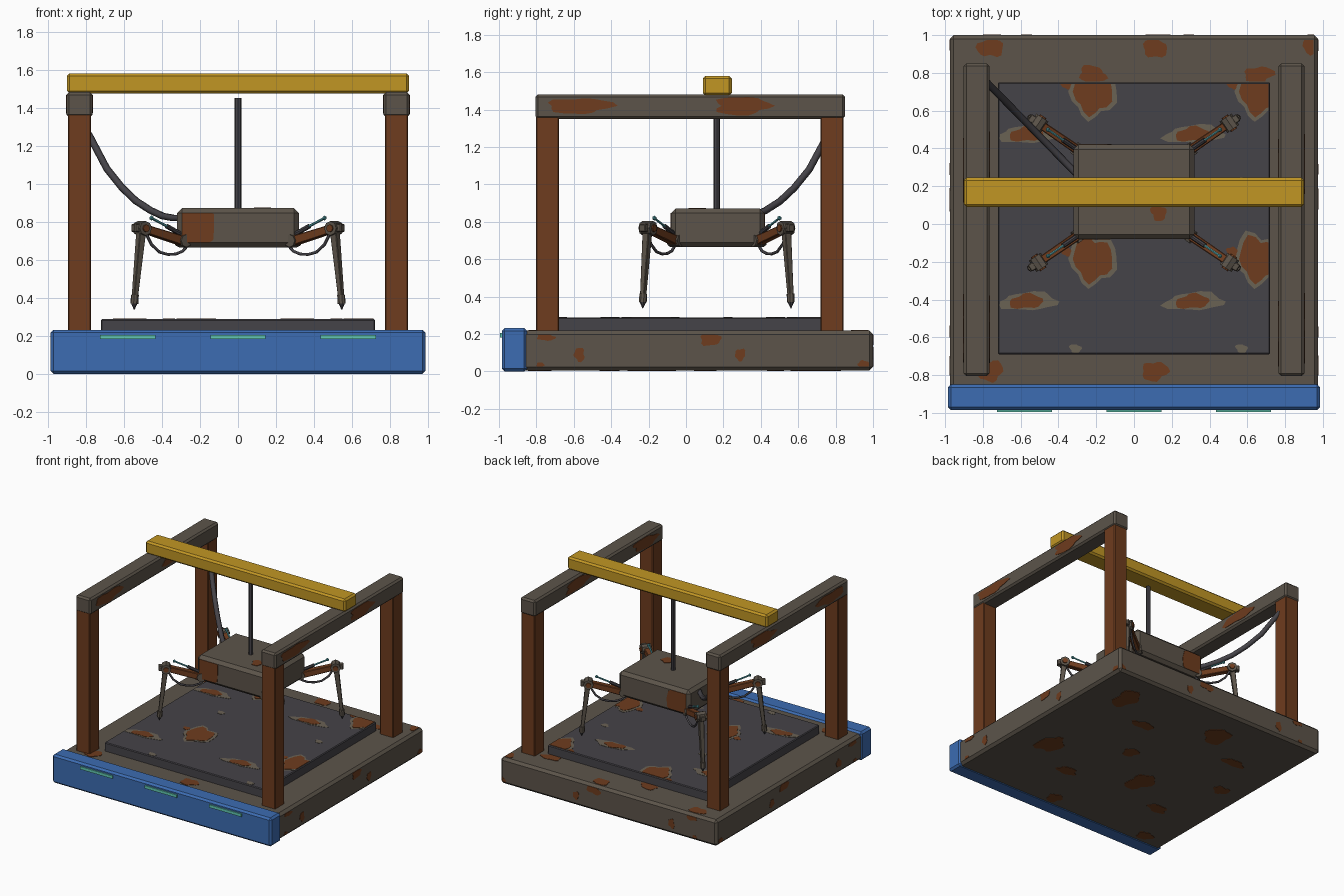
import bpy, bmesh, math, random
from mathutils import Vector, Matrix

random.seed(4)
cube = bpy.data.objects.get("Cube")
if cube:
    bpy.data.objects.remove(cube, do_unlink=True)


def material(name, r, g, b):
    lin = [((c / 255 + 0.055) / 1.055) ** 2.4 for c in (r, g, b)] + [1]
    m = bpy.data.materials.new(name)
    m.use_nodes = True
    m.diffuse_color = lin
    m.node_tree.nodes["Principled BSDF"].inputs["Base Color"].default_value = lin
    return m


METAL = material("weathered metal", 92, 84, 74)
RUST = material("rust", 110, 60, 30)
SLATE = material("dark slate", 69, 67, 72)
TAN = material("worn paint edge", 106, 98, 84)
BLUE = material("blue paint", 60, 108, 178)
YELLOW = material("yellow paint", 193, 150, 36)
TEAL = material("teal light", 98, 200, 178)
CHROME = material("pale cyan rod", 85, 165, 172)


def add_mesh(name, bm, mat, bevel=0):
    bmesh.ops.recalc_face_normals(bm, faces=bm.faces)
    me = bpy.data.meshes.new(name)
    bm.to_mesh(me)
    bm.free()
    me.materials.append(mat)
    ob = bpy.data.objects.new(name, me)
    bpy.context.collection.objects.link(ob)
    if bevel:
        mod = ob.modifiers.new("edge bevel", 'BEVEL')
        mod.width = bevel
        mod.segments = 1
    return ob


def box(name, x, y, z, mat, bevel=0):
    """Box from (min, max) pairs on each axis."""
    bm = bmesh.new()
    size = [b - a for a, b in (x, y, z)]
    mid = [(a + b) / 2 for a, b in (x, y, z)]
    bmesh.ops.create_cube(bm, size=1, matrix=Matrix.Translation(mid) @ Matrix.Diagonal((*size, 1)))
    return add_mesh(name, bm, mat, bevel)


def bar(name, a, b, r1, r2, sides, mat, bevel=0):
    """Straight prism or taper between two points; r is half width if square."""
    a, b = Vector(a), Vector(b)
    k = math.sqrt(2) if sides == 4 else 1
    turn = Matrix.Rotation(math.pi / 4 if sides == 4 else 0, 4, 'Z')
    rot = (b - a).to_track_quat('Z', 'Y').to_matrix().to_4x4()
    bm = bmesh.new()
    bmesh.ops.create_cone(bm, cap_ends=True, segments=sides, radius1=r1 * k, radius2=r2 * k,
                          depth=(b - a).length, matrix=Matrix.Translation((a + b) / 2) @ rot @ turn)
    return add_mesh(name, bm, mat, bevel)


def tube(name, points, radius, mat):
    cu = bpy.data.curves.new(name, 'CURVE')
    cu.dimensions = '3D'
    cu.bevel_depth = radius
    cu.bevel_resolution = 1
    cu.use_fill_caps = True
    sp = cu.splines.new('POLY')
    sp.points.add(len(points) - 1)
    for p, co in zip(sp.points, points):
        p.co = (*co, 1)
    cu.materials.append(mat)
    ob = bpy.data.objects.new(name, cu)
    bpy.context.collection.objects.link(ob)


def patch(name, axis, level, sign, centre, half, lo, hi, mat=RUST, thick=0.003, wobble=0.22):
    """Thin irregular plate on a flat side, clipped to the rectangle lo..hi."""
    n, pts = 18, []
    ph = [random.uniform(0, math.tau) for _ in range(3)]
    for i in range(n):
        t = math.tau * i / n
        k = 1 + wobble * (math.sin(2 * t + ph[0]) + math.sin(3 * t + ph[1]) + math.sin(5 * t + ph[2])) / 2
        p = [centre[0] + half[0] * k * math.cos(t), centre[1] + half[1] * k * math.sin(t)]
        p = [min(max(c, l), h) for c, l, h in zip(p, lo, hi)]
        if not pts or all(math.dist(p, q) > 0.001 for q in pts):
            pts.append(p)
    if len(pts) < 3:
        return
    bm = bmesh.new()
    rings = []
    for d in (-0.001, thick):
        ring = []
        for p in pts:
            co = list(p)
            co.insert(axis, level + sign * d)
            ring.append(bm.verts.new(co))
        rings.append(ring)
        bm.faces.new(ring)
    for i in range(len(pts)):
        j = (i + 1) % len(pts)
        bm.faces.new((rings[0][i], rings[0][j], rings[1][j], rings[1][i]))
    add_mesh(name, bm, mat)


# Platform, front panel and light strips
box("base", (-0.975, 0.975), (-0.9, 1), (0.005, 0.218), METAL, 0.02)
box("front_panel", (-0.985, 0.985), (-0.985, -0.85), (0, 0.232), BLUE, 0.015)
box("work_plate", (-0.72, 0.72), (-0.69, 0.75), (0.2, 0.288), SLATE, 0.006)
for x in (-0.58, 0, 0.58):
    box("light_strip", (x - 0.145, x + 0.145), (-0.995, -0.98), (0.183, 0.206), TEAL)

# Gantry: posts, side rails, cross beam, hanging rod
for s in (-1, 1):
    x = sorted((s * 0.773, s * 0.895))
    for y in (-0.74, 0.78):
        box("post", x, (y - 0.062, y + 0.062), (0.2, 1.37), RUST, 0.006)
    box("side_rail", sorted((s * 0.765, s * 0.902)), (-0.805, 0.85), (1.35, 1.482), METAL, 0.014)
    for y in (-0.57, 0.3):
        for face, d in ((s * 0.902, s), (s * 0.765, -s)):
            patch("rail_rust", 0, face, d, (y, 1.42), (0.16, 0.045), (-0.79, 1.365), (0.83, 1.467))
box("cross_beam", (-0.9, 0.9), (0.09, 0.245), (1.475, 1.58), YELLOW, 0.014)
bar("hanging_rod", (0, 0.165, 0.85), (0, 0.165, 1.45), 0.018, 0.018, 8, SLATE)

# Robot body with rust bands at one end
box("robot_body", (-0.32, 0.32), (-0.08, 0.42), (0.665, 0.872), METAL, 0.025)
for y, s in ((-0.08, -1), (0.42, 1)):
    patch("body_rust", 1, y, s, (-0.23, 0.77), (0.11, 0.2), (-0.295, 0.69), (-0.12, 0.847), wobble=0.12)
patch("body_rust_spot", 2, 0.872, 1, (0.13, 0.06), (0.04, 0.045), (-0.29, -0.05), (0.29, 0.39))

# Supply hose from post to body
hose = [(-0.785, 1.26), (-0.69, 1.08), (-0.61, 0.98), (-0.537, 0.91), (-0.46, 0.86),
        (-0.395, 0.83), (-0.34, 0.82), (-0.28, 0.82)]
tube("supply_hose", [(x, -0.045 - 1.02 * x, z) for x, z in hose], 0.019, SLATE)

# Four legs, mirrored about the body centre
for sx in (-1, 1):
    for sy in (-1, 1):
        def at(x, z, side=0):
            off = 0.235 + (x - 0.31) * 0.684
            return Vector((sx * (x - side * 0.565), 0.165 + sy * (off + side * 0.825), z))

        bar("hip_joint", at(0.29, 0.7, -0.035), at(0.29, 0.7, 0.035), 0.034, 0.034, 8, METAL)
        bar("upper_leg", at(0.28, 0.695), at(0.5, 0.765), 0.025, 0.022, 4, RUST, 0.004)
        bar("knee_joint", at(0.505, 0.766, -0.036), at(0.505, 0.766, 0.036), 0.038, 0.038, 8, METAL)
        bar("knee_hub", at(0.505, 0.766, -0.044), at(0.505, 0.766, 0.044), 0.02, 0.02, 8, RUST)
        bar("knee_cap", at(0.5, 0.768), at(0.552, 0.768), 0.024, 0.02, 4, METAL, 0.004)
        bar("lower_leg", at(0.508, 0.76), at(0.543, 0.4), 0.02, 0.013, 4, METAL, 0.003)
        bar("ankle", at(0.542, 0.415), at(0.545, 0.37), 0.021, 0.021, 8, METAL)
        bar("foot_spike", at(0.545, 0.372), at(0.546, 0.338), 0.018, 0.002, 8, SLATE)
        # Piston above the upper leg
        bar("piston_barrel", at(0.3, 0.735), at(0.375, 0.777), 0.013, 0.013, 8, SLATE)
        bar("piston_rod", at(0.36, 0.769), at(0.452, 0.818), 0.007, 0.007, 6, CHROME)
        bm = bmesh.new()
        bmesh.ops.create_icosphere(bm, subdivisions=1, radius=0.013,
                                   matrix=Matrix.Translation(at(0.455, 0.82)))
        add_mesh("piston_ball", bm, CHROME)
        # Cable sagging under the upper leg
        sag = [(0.274, 0.675), (0.3, 0.645), (0.335, 0.631), (0.375, 0.628), (0.42, 0.64),
               (0.463, 0.68), (0.495, 0.745)]
        tube("leg_cable", [at(x, z, 0.015) for x, z in sag], 0.008, SLATE)

# Corrosion on the work plate, repeating across it
lo, hi = (-0.712, -0.682), (0.712, 0.742)
for dx in (0, 0.88):
    for dy in (0, 0.885):
        for part, grow, mat, t in (("plate_worn_edge", 0.022, TAN, 0.002), ("plate_rust", 0, RUST, 0.004)):
            random.seed(7)
            patch(part, 2, 0.288, 1, (-0.22 + dx, -0.185 + dy), (0.095 + grow, 0.125 + grow), lo, hi, mat, t)
        patch("plate_worn_area", 2, 0.288, 1, (-0.56 + dx, -0.41 + dy), (0.15, 0.05), lo, hi, TAN, 0.002)
        patch("plate_rust", 2, 0.288, 1, (-0.57 + dx, -0.41 + dy), (0.085, 0.04), lo, hi, RUST, 0.004)
        patch("plate_spot", 2, 0.288, 1, (-0.31 + dx, -0.66 + dy), (0.03, 0.025), lo, hi, TAN, 0.002)
        patch("plate_rust_spot", 2, 0.288, 1, (-0.36 + dx, -0.145 + dy), (0.028, 0.025), lo, hi)

# Corrosion on the base: top, sides and underside
lo, hi = (-0.95, -0.845), (0.95, 0.975)
for x, y in ((-0.76, 0.935), (0.11, 0.935), (-0.76, -0.78), (0.11, -0.78), (0.95, 0.96)):
    patch("base_top_rust", 2, 0.218, 1, (x, y), (0.065, 0.055), lo, hi)
for x in (-0.22, 0.66):
    patch("base_top_rust", 2, 0.218, 1, (x, 0.79), (0.075, 0.045), (-0.95, 0.755), hi)
side_spots = [(-0.75, 0.185, 0.05, 0.02), (0.13, 0.175, 0.06, 0.035), (-0.57, 0.09, 0.03, 0.035),
              (0.29, 0.09, 0.03, 0.03), (0.95, 0.04, 0.03, 0.02), (-0.78, 0.035, 0.02, 0.015)]
for u, v, w, h in side_spots:
    for s in (-1, 1):
        patch("base_side_rust", 0, s * 0.975, s, (u, v), (w, h), (-0.845, 0.026), (0.978, 0.197))
    patch("base_back_rust", 1, 1, 1, (u, v), (w, h), (-0.954, 0.026), (0.954, 0.197), thick=0.002)
for dx in (0, 0.88):
    for dy in (0, 0.885):
        for x, y, w, h in ((-0.22, -0.185, 0.09, 0.12), (-0.57, -0.41, 0.09, 0.045), (-0.76, -0.78, 0.06, 0.055)):
            patch("underside_rust", 2, 0.005, -1, (x + dx, y + dy), (w, h), lo, hi)
